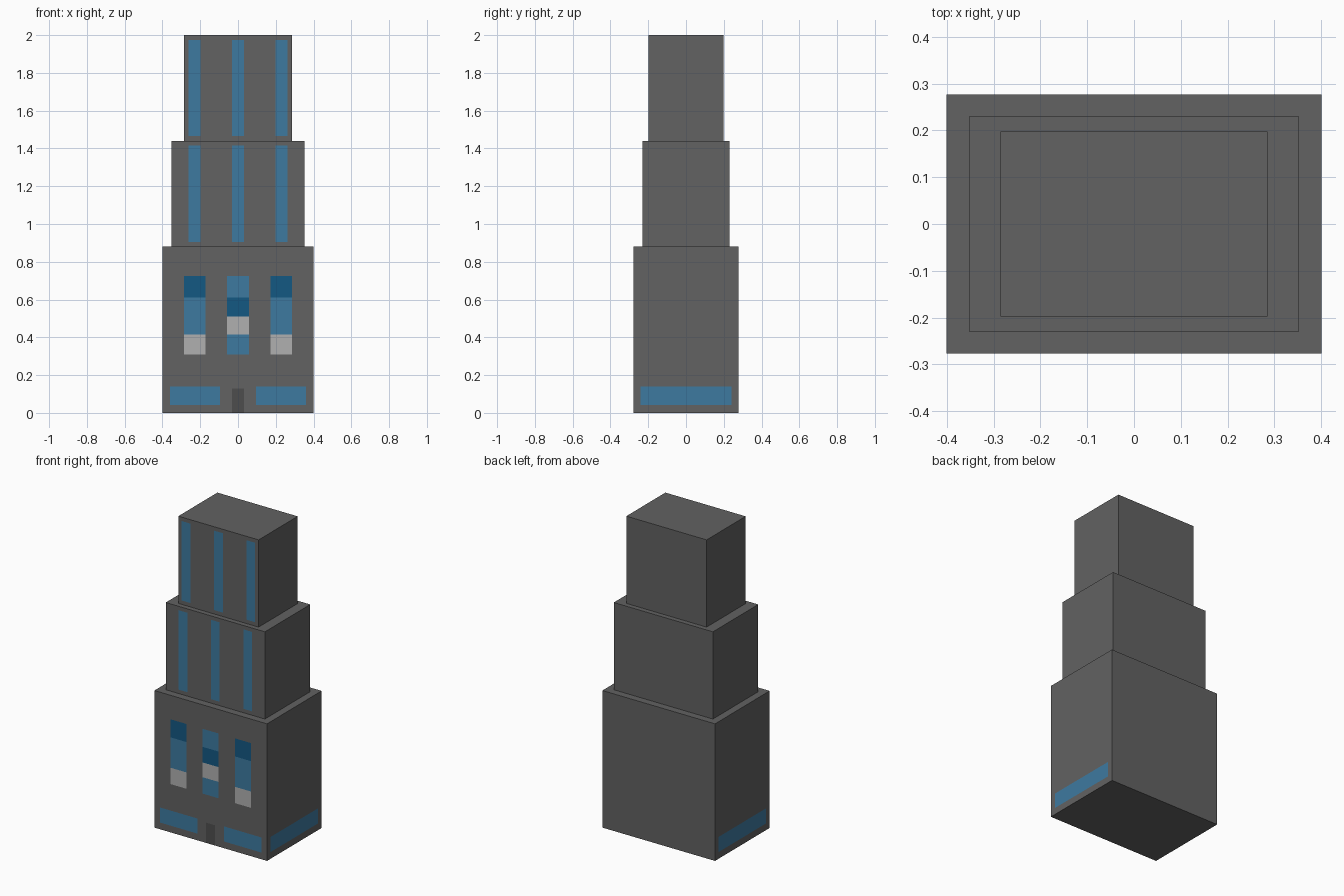
import bpy, bmesh
from mathutils import Vector

if "Cube" in bpy.data.objects:
    bpy.data.objects.remove(bpy.data.objects["Cube"])


def material(name, r, g, b):
    m = bpy.data.materials.new(name)
    m.diffuse_color = (r, g, b, 1)
    m.use_nodes = True
    m.node_tree.nodes["Principled BSDF"].inputs["Base Color"].default_value = m.diffuse_color
    return m


MATS = [material("wall", 0.122, 0.122, 0.122),
        material("glass", 0.048, 0.195, 0.352),
        material("dark_glass", 0.007, 0.098, 0.223),
        material("pale_panel", 0.434, 0.434, 0.434),
        material("door", 0.076, 0.076, 0.076)]
GLASS, DARK, PALE, DOOR = 1, 2, 3, 4
AXES = [Vector((1, 0, 0)), Vector((0, 1, 0)), Vector((0, 0, 1))]


def inlay(bm, normal, panels):
    """Cut flush panels (u0, u1, z0, z1, material) into one wall."""
    u = 1 if abs(normal.x) > 0.5 else 0
    wall = lambda: [f for f in bm.faces if f.normal.dot(normal) > 0.9]
    for axis, k in ((u, 0), (2, 2)):
        for c in sorted({v for p in panels for v in p[k:k + 2]}):
            faces = wall()
            geom = faces + list({e for f in faces for e in f.edges}) \
                + list({v for f in faces for v in f.verts})
            bmesh.ops.bisect_plane(bm, geom=geom, dist=1e-5,
                                   plane_co=AXES[axis] * c, plane_no=AXES[axis])
            bm.normal_update()
    for f in wall():
        c = f.calc_center_median()
        for u0, u1, z0, z1, mat in panels:
            if u0 < c[u] < u1 and z0 < c.z < z1:
                f.material_index = mat


def tier(name, hx, hy, z0, z1, front, sides=()):
    bm = bmesh.new()
    bmesh.ops.create_cube(bm, size=1)
    for v in bm.verts:
        v.co = (v.co.x * 2 * hx, v.co.y * 2 * hy, z0 if v.co.z < 0 else z1)
    bm.normal_update()
    inlay(bm, Vector((0, -1, 0)), front)
    if sides:
        for s in (-1, 1):
            inlay(bm, Vector((s, 0, 0)), sides)
    me = bpy.data.meshes.new(name)
    bm.to_mesh(me)
    bm.free()
    for m in MATS:
        me.materials.append(m)
    bpy.context.collection.objects.link(bpy.data.objects.new(name, me))


# Lower tier: shop windows, door and three stacked panel columns
front = [(-0.36, -0.095, 0.043, 0.14, GLASS), (0.095, 0.36, 0.043, 0.14, GLASS),
         (-0.032, 0.032, 0, 0.13, DOOR)]
levels = [0.31, 0.415, 0.51, 0.61, 0.726]
outer, middle = (PALE, GLASS, GLASS, DARK), (GLASS, PALE, DARK, GLASS)
for x, mats in ((-0.229, outer), (0, middle), (0.229, outer)):
    for i, m in enumerate(mats):
        front.append((x - 0.057, x + 0.057, levels[i], levels[i + 1], m))
tier("lower_tier", 0.4, 0.277, 0, 0.88, front,
     sides=[(-0.24, 0.24, 0.043, 0.14, GLASS)])

# Upper tiers: three tall window strips on the front
for name, hx, hy, z in (("middle_tier", 0.352, 0.23, 0.88),
                        ("upper_tier", 0.285, 0.198, 1.44)):
    strips = [(x - 0.031, x + 0.031, z + 0.025, z + 0.535, GLASS)
              for x in (-0.23, 0, 0.23)]
    tier(name, hx, hy, z, z + 0.56, strips)
